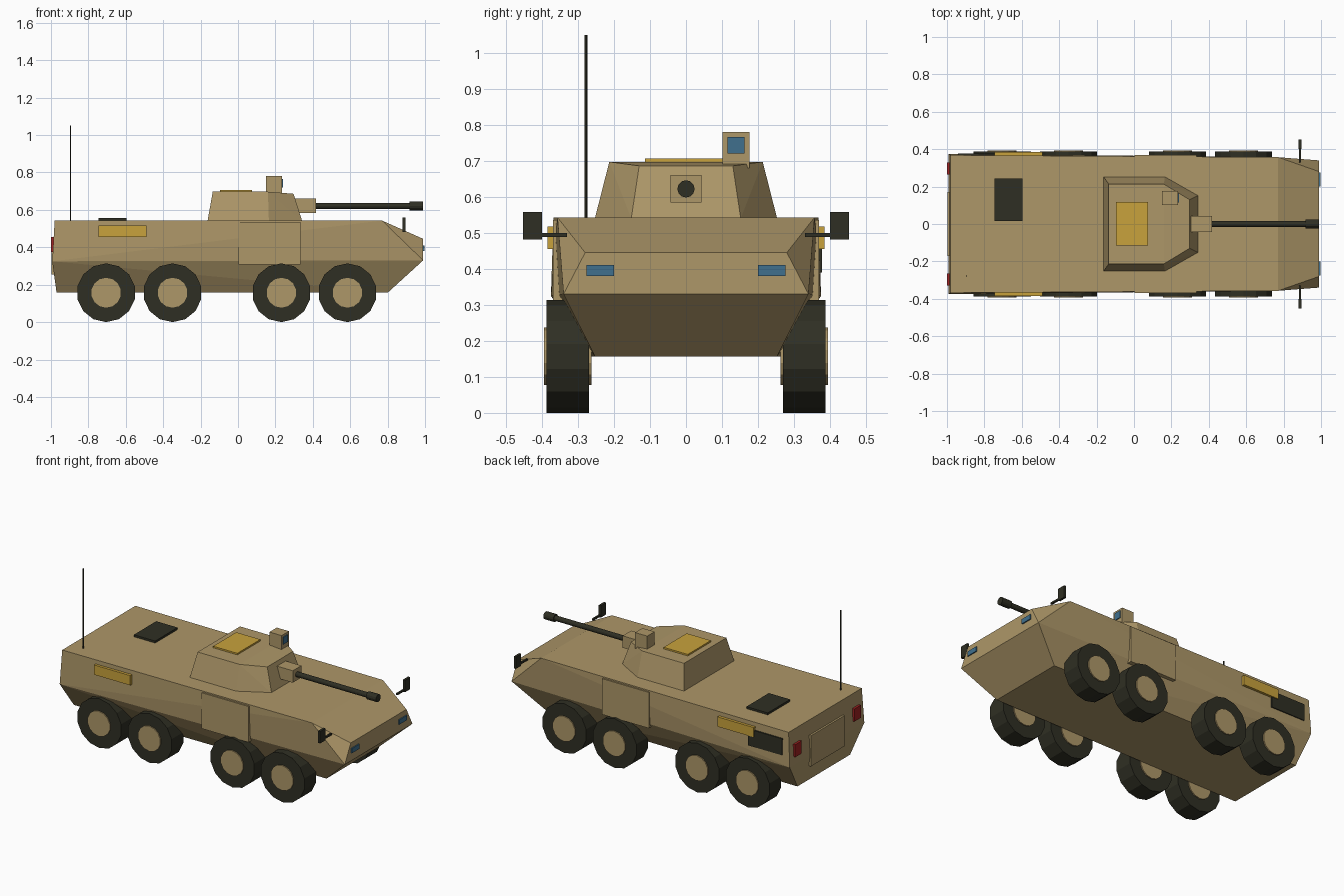
import bpy, bmesh, math
from mathutils import Matrix, Vector

if "Cube" in bpy.data.objects:
    bpy.data.objects.remove(bpy.data.objects["Cube"])


def material(name, rgb):
    m = bpy.data.materials.new(name)
    m.diffuse_color = (*rgb, 1)
    m.use_nodes = True
    m.node_tree.nodes["Principled BSDF"].inputs["Base Color"].default_value = m.diffuse_color
    return m


TAN = material("tan_paint", (0.42, 0.31, 0.14))
DARK = material("dark_rubber", (0.028, 0.028, 0.017))
YELLOW = material("ochre_yellow", (0.58, 0.36, 0.045))
BLUE = material("blue_glass", (0.05, 0.16, 0.27))
RED = material("red_lamp", (0.35, 0.015, 0.015))


def finish(name, bm, mat):
    bmesh.ops.recalc_face_normals(bm, faces=bm.faces)
    me = bpy.data.meshes.new(name)
    bm.to_mesh(me)
    bm.free()
    me.materials.append(mat)
    ob = bpy.data.objects.new(name, me)
    bpy.context.collection.objects.link(ob)
    return ob


def box(name, x, y, z, mat):
    """Box from (min, max) ranges."""
    bm = bmesh.new()
    bmesh.ops.create_cube(bm, size=1)
    for v in bm.verts:
        v.co = Vector([(r[0] + r[1]) / 2 + c * (r[1] - r[0])
                       for r, c in zip((x, y, z), v.co)])
    return finish(name, bm, mat)


def rod(name, center, radius, length, axis, sides, mat):
    """Cylinder along axis, one vertex pointing up when lying flat."""
    bm = bmesh.new()
    bmesh.ops.create_cone(bm, cap_ends=True, segments=sides, radius1=radius,
                          radius2=radius, depth=length)
    # put a vertex on the local side that becomes the top
    ang = max(bm.verts, key=lambda v: v.co.y).co
    spin = math.pi / 2 - math.atan2(ang.y, ang.x)
    rot = Matrix.Rotation(spin, 4, 'Z')
    if axis == 'y':
        rot = Matrix.Rotation(math.pi / 2, 4, 'X') @ rot
    elif axis == 'x':
        rot = Matrix.Rotation(math.pi / 2, 4, 'Z') @ Matrix.Rotation(math.pi / 2, 4, 'X') @ rot
    bmesh.ops.transform(bm, matrix=Matrix.Translation(center) @ rot, verts=bm.verts)
    return finish(name, bm, mat)


def faceted(name, half, mat):
    """Faceted armour shell around points mirrored over y."""
    bm = bmesh.new()
    for x, y, z in half:
        for s in (-1, 1):
            bm.verts.new((x, s * y, z))
    bmesh.ops.convex_hull(bm, input=bm.verts)
    bmesh.ops.dissolve_limit(bm, angle_limit=0.005, verts=bm.verts, edges=bm.edges)
    return finish(name, bm, mat)


# Hull and turret armour
faceted("hull", [(-0.98, 0.368, 0.543), (0.77, 0.357, 0.543),
                 (0.99, 0.28, 0.445), (0.99, 0.34, 0.33), (0.80, 0.253, 0.157),
                 (-0.97, 0.265, 0.157), (-0.993, 0.375, 0.325)], TAN)
faceted("turret", [(-0.163, 0.253, 0.54), (0.165, 0.253, 0.54), (0.343, 0.152, 0.54),
                   (-0.135, 0.213, 0.697), (0.16, 0.213, 0.697),
                   (0.297, 0.13, 0.686)], TAN)

# Turret fittings
box("turret_hatch", (-0.095, 0.075), (-0.114, 0.118), (0.69, 0.707), YELLOW)
box("sight_box", (0.15, 0.235), (0.102, 0.176), (0.68, 0.78), TAN)
box("sight_window", (0.23, 0.24), (0.115, 0.162), (0.72, 0.766), BLUE)
box("gun_mantlet", (0.28, 0.416), (-0.043, 0.043), (0.584, 0.66), TAN)
rod("gun_barrel", (0.66, 0, 0.622), 0.016, 0.52, 'x', 12, DARK)
rod("gun_muzzle", (0.953, 0, 0.622), 0.024, 0.07, 'x', 12, DARK)

# Deck fittings
box("rear_deck_hatch", (-0.745, -0.595), (0.017, 0.242), (0.535, 0.556), DARK)
rod("antenna", (-0.895, -0.278, 0.79), 0.004, 0.52, 'z', 6, DARK)
box("exhaust_grille", (-0.94, -0.70), (0.35, 0.378), (0.39, 0.495), DARK)
box("rear_door", (-0.998, -0.96), (-0.17, 0.17), (0.255, 0.45), TAN)

for s, side in ((-1, "right"), (1, "left")):
    def span(a, b):
        return tuple(sorted((s * a, s * b)))

    # Side panels
    box(f"side_stowage_{side}", (-0.745, -0.49), span(0.35, 0.384), (0.455, 0.517), YELLOW)
    box(f"side_door_{side}", (0.003, 0.333), span(0.33, 0.37), (0.307, 0.535), TAN)

    # Lamps
    box(f"headlight_{side}", (0.985, 0.997), span(0.2, 0.276), (0.38, 0.41), BLUE)
    box(f"tail_lamp_{side}", (-1.0, -0.97), span(0.265, 0.33), (0.375, 0.455), RED)

    # Mirrors
    box(f"mirror_{side}", (0.88, 0.895), span(0.4, 0.453), (0.482, 0.558), DARK)
    box(f"mirror_arm_{side}", (0.882, 0.893), span(0.33, 0.41), (0.489, 0.5), DARK)

    # Wheels
    for i, x in enumerate((-0.705, -0.35, 0.232, 0.585)):
        rod(f"tyre_{side}_{i + 1}", (x, s * 0.328, 0.157), 0.157, 0.118, 'y', 14, DARK)
        rod(f"wheel_hub_{side}_{i + 1}", (x, s * 0.328, 0.157), 0.08, 0.132, 'y', 14, TAN)
